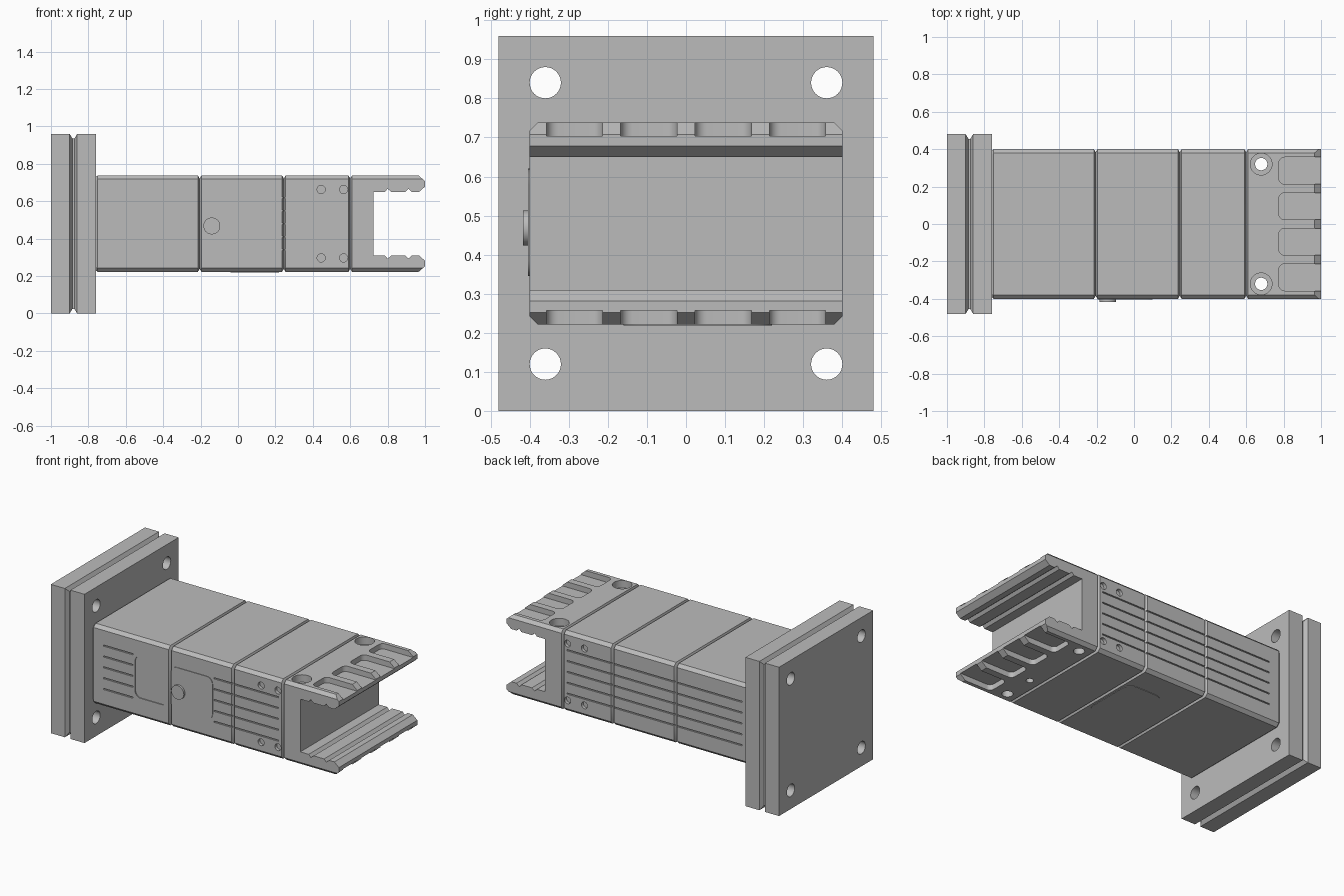
import bpy, bmesh, math

old = bpy.data.objects.get("Cube")
if old:
    bpy.data.objects.remove(old, do_unlink=True)

grey = bpy.data.materials.new("machined grey")
grey.use_nodes = True
grey.diffuse_color = (0.5, 0.5, 0.5, 1)
grey.node_tree.nodes["Principled BSDF"].inputs["Base Color"].default_value = (0.5, 0.5, 0.5, 1)

MID = 0.48           # height of the long axis
HALF_Y, HALF_Z = 0.4, 0.258


def make_object(name, bm):
    bmesh.ops.recalc_face_normals(bm, faces=bm.faces)
    mesh = bpy.data.meshes.new(name)
    bm.to_mesh(mesh)
    bm.free()
    mesh.materials.append(grey)
    ob = bpy.data.objects.new(name, mesh)
    bpy.context.collection.objects.link(ob)
    return ob


def bridge(bm, rings):
    for a, b in zip(rings, rings[1:]):
        for i in range(len(a)):
            j = (i + 1) % len(a)
            bm.faces.new((a[i], a[j], b[j], b[i]))
    bm.faces.new(rings[0])
    bm.faces.new(rings[-1])


def prism(bm, pts, axis, lo, hi):
    """Extrude a 2D outline along one axis."""
    place = {"x": lambda u, v, w: (w, u, v),
             "y": lambda u, v, w: (u, w, v),
             "z": lambda u, v, w: (u, v, w)}[axis]
    bridge(bm, [[bm.verts.new(place(u, v, w)) for u, v in pts] for w in (lo, hi)])


def loft(stations, hy, hz, chamfer):
    """Chamfered rectangle swept along x through (x, inset) stations."""
    bm = bmesh.new()
    rings = []
    for x, inset in stations:
        a, b, c = hy - inset, hz - inset, chamfer
        if c:
            pts = [(a, b - c), (a - c, b), (c - a, b), (-a, b - c),
                   (-a, c - b), (c - a, -b), (a - c, -b), (a, c - b)]
        else:
            pts = [(a, b), (-a, b), (-a, -b), (a, -b)]
        rings.append([bm.verts.new((x, y, MID + z)) for y, z in pts])
    bridge(bm, rings)
    return bm


def circle(u, v, r, n=32):
    return [(u + r * math.cos(2 * math.pi * i / n), v + r * math.sin(2 * math.pi * i / n))
            for i in range(n)]


def rect(u0, u1, v0, v1):
    return [(u0, v0), (u1, v0), (u1, v1), (u0, v1)]


def rounded(u0, u1, v0, v1, r, n=6):
    corners = [(u1 - r, v1 - r), (u0 + r, v1 - r), (u0 + r, v0 + r), (u1 - r, v0 + r)]
    return [(cu + r * math.cos(math.pi / 2 * (k + i / n)), cv + r * math.sin(math.pi / 2 * (k + i / n)))
            for k, (cu, cv) in enumerate(corners) for i in range(n + 1)]


def cut(target, prisms):
    """Subtract a group of separate prisms from the target."""
    bm = bmesh.new()
    for args in prisms:
        prism(bm, *args)
    cutter = make_object("cutter", bm)
    cutter.hide_render = True
    mod = target.modifiers.new("cut", "BOOLEAN")
    mod.operation, mod.solver, mod.object = "DIFFERENCE", "EXACT", cutter
    bpy.context.view_layer.objects.active = target
    bpy.ops.object.modifier_apply(modifier=mod.name)
    bpy.data.objects.remove(cutter, do_unlink=True)


def flip(pts):
    return [(u, 2 * MID - v) for u, v in pts]


# Mounting flange: two square plates joined by a narrow groove
flange = make_object("mounting_flange", loft(
    [(-1, 0), (-0.9, 0), (-0.885, 0.025), (-0.875, 0.025), (-0.86, 0), (-0.76, 0)], MID, MID, 0))
cut(flange, [(circle(sy * 0.36, MID + sz * 0.36, 0.04), "x", -1.1, -0.7)
             for sy in (-1, 1) for sz in (-1, 1)])

# Housing: chamfered bar with V seams between its sections
stations = [(-0.765, 0.012), (-0.75, 0)]
for seam in (-0.205, 0.245, 0.6):
    stations += [(seam - 0.01, 0), (seam, 0.016), (seam + 0.01, 0)]
stations.append((1, 0))
housing = make_object("housing", loft(stations, HALF_Y, HALF_Z, 0.02))

# Jaw opening with toothed gripping faces
jaw = [(0.725, 0.65), (0.785, 0.65), (0.80, 0.667), (0.82, 0.65), (0.895, 0.65),
       (0.91, 0.667), (0.93, 0.65), (0.968, 0.65), (1.0, 0.678), (1.1, 0.678)]
cut(housing, [(jaw + flip(jaw)[::-1], "y", -0.5, 0.5)])

# Sloped jaw tips
tip = [(0.93, 0.768), (1.05, 0.665), (1.05, 0.768)]
cut(housing, [(p, "y", -0.5, 0.5) for p in (tip, flip(tip))])

# Finger pockets on the outside of both jaws
pockets = []
for y in (-0.285, -0.095, 0.095, 0.285):
    shape = rounded(0.775, 1.1, y - 0.072, y + 0.072, 0.03)
    pockets += [(shape, "z", 0.703, 0.8), (shape, "z", 0.1, 0.257)]
cut(housing, pockets)

# Vertical bolt holes with counterbores, and a blind locating hole below
cut(housing, [(circle(0.68, s * 0.32, 0.033), "z", 0.1, 0.9) for s in (-1, 1)]
    + [(circle(0.68, -0.12, 0.022), "z", 0.1, 0.27)])
cut(housing, [(circle(0.68, s * 0.32, 0.058), "z", 0.69, 0.9) for s in (-1, 1)])

# Side screws, long shallow grooves and the recessed side panel
details = []
for lo, hi in ((-0.5, -0.38), (0.38, 0.5)):
    details += [(circle(x, MID + s * 0.183, 0.022, 20), "y", lo, hi)
                for x in (0.445, 0.565) for s in (-1, 1)]
for i in range(5):
    z = MID + (i - 2) * 0.07
    details += [(rect(x0, x1, z - 0.004, z + 0.004), "y", lo, hi) for x0, x1, lo, hi in (
        (-0.68, -0.47, -0.5, -0.392), (0.11, 0.57, -0.5, -0.392), (-0.68, 0.57, 0.392, 0.5))]
details.append((rounded(-0.455, -0.225, 0.35, 0.62, 0.04), "y", -0.5, -0.394))
cut(housing, details)

# Raised control plate, knob and underside pad
for name, args in {
    "control_plate": (rounded(-0.195, 0.1, 0.345, 0.62, 0.04), "y", -0.404, -0.39),
    "knob": (circle(-0.14, 0.468, 0.045), "y", -0.417, -0.39),
    "underside_pad": (rounded(-0.04, 0.22, -0.16, 0.22, 0.06), "z", 0.219, 0.24),
}.items():
    bm = bmesh.new()
    prism(bm, *args)
    make_object(name, bm)

# Smooth the round walls and keep every machined edge crisp
for ob in bpy.context.scene.objects:
    ob.select_set(ob.type == "MESH")
bpy.context.view_layer.objects.active = housing
bpy.ops.object.shade_smooth_by_angle(angle=math.radians(25))
